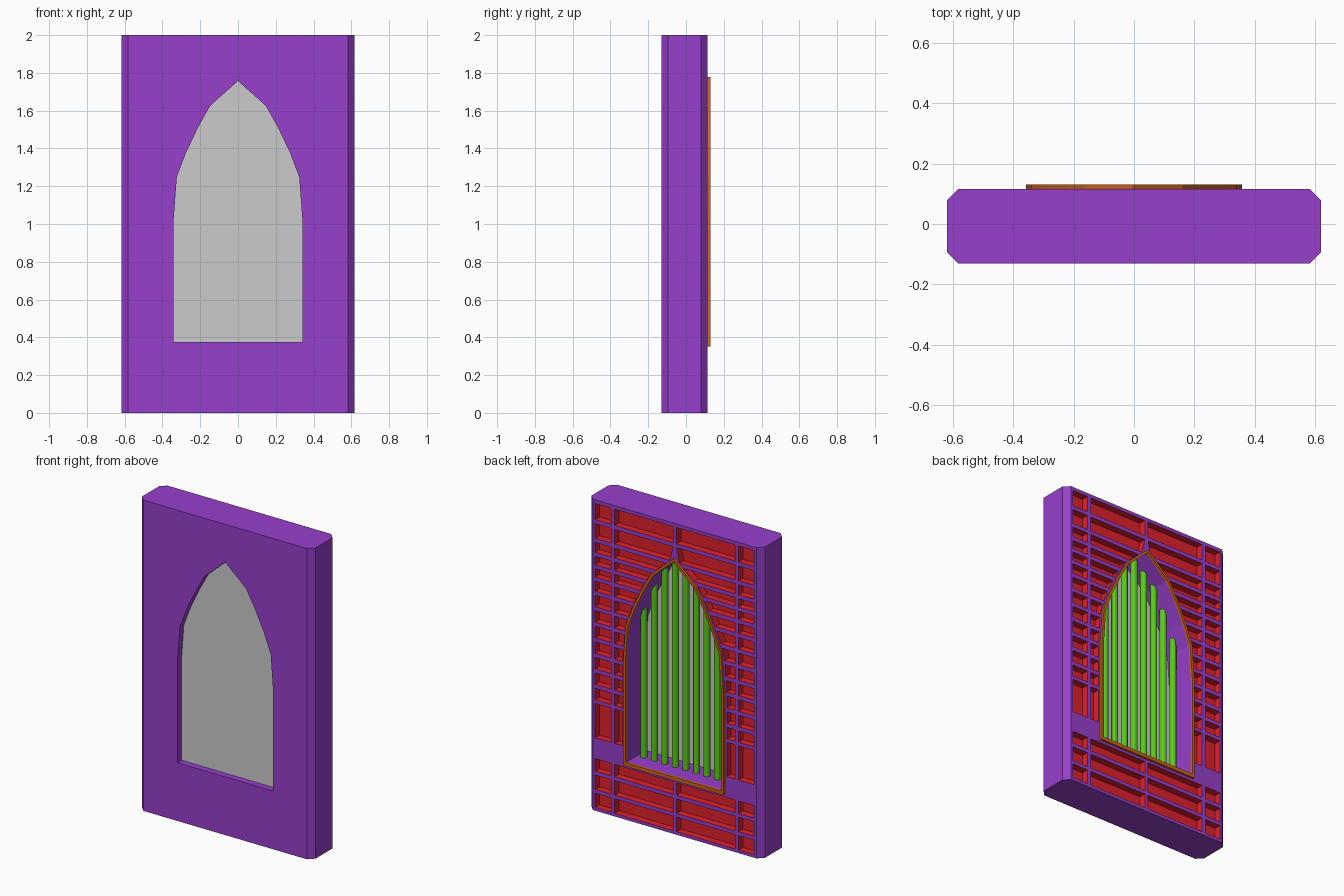
import bpy, bmesh, math

if "Cube" in bpy.data.objects:
    bpy.data.objects.remove(bpy.data.objects["Cube"])

def material(name, rgb):
    m = bpy.data.materials.new(name)
    m.diffuse_color = (*rgb, 1)
    m.use_nodes = True
    m.node_tree.nodes["Principled BSDF"].inputs["Base Color"].default_value = m.diffuse_color
    return m

PURPLE = material("mortar_purple", (0.31, 0.05, 0.60))
RED = material("brick_red", (0.75, 0.015, 0.025))
ORANGE = material("trim_orange", (0.65, 0.13, 0.01))
GREEN = material("bar_green", (0.10, 0.60, 0.01))

FRONT, BACK = -0.13, 0.115

def prism(bm, pts, axis, a, b):
    """Closed prism from a 2D outline, extruded along y or z."""
    put = (lambda p, t: (p[0], t, p[1])) if axis == 'y' else (lambda p, t: (p[0], p[1], t))
    lo = [bm.verts.new(put(p, a)) for p in pts]
    hi = [bm.verts.new(put(p, b)) for p in pts]
    bm.faces.new(lo)
    bm.faces.new(hi[::-1])
    n = len(pts)
    for i in range(n):
        bm.faces.new((lo[i], hi[i], hi[(i + 1) % n], lo[(i + 1) % n]))

def finish(bm, name, mats=(), index=0):
    bmesh.ops.recalc_face_normals(bm, faces=bm.faces)
    for f in bm.faces:
        f.material_index = index
    me = bpy.data.meshes.new(name)
    bm.to_mesh(me)
    bm.free()
    for m in mats:
        me.materials.append(m)
    ob = bpy.data.objects.new(name, me)
    bpy.context.collection.objects.link(ob)
    return ob

def cut(ob, cutter):
    mod = ob.modifiers.new("cut", 'BOOLEAN')
    mod.operation, mod.solver, mod.object = 'DIFFERENCE', 'EXACT', cutter
    bpy.context.view_layer.objects.active = ob
    bpy.ops.object.modifier_apply(modifier=mod.name)
    bpy.data.objects.remove(cutter)

# pointed arch outline, right half from sill to apex
HALF = [(0.341, 0.375), (0.341, 1.02), (0.324, 1.25), (0.275, 1.378),
        (0.212, 1.51), (0.148, 1.625), (0.0, 1.757)]

def full(half):
    return half + [(-x, z) for x, z in half[-2::-1]]

def arch_width(z):
    for (x0, z0), (x1, z1) in zip(HALF, HALF[1:]):
        if z0 <= z <= z1:
            return x0 + (x1 - x0) * (z - z0) / (z1 - z0)
    return 0.0

def arch_height(x):
    for (x0, z0), (x1, z1) in zip(HALF[1:], HALF[2:]):
        if x1 <= x <= x0:
            return z0 + (z1 - z0) * (x0 - x) / (x0 - x1)

# wall slab with chamfered vertical edges
c, w = 0.036, 0.618
bm = bmesh.new()
prism(bm, [(-w + c, FRONT), (w - c, FRONT), (w, FRONT + c), (w, BACK - c),
           (w - c, BACK), (-w + c, BACK), (-w, BACK - c), (-w, FRONT + c)], 'z', 0, 2)
wall = finish(bm, "wall", (PURPLE, RED))

# window opening
bm = bmesh.new()
prism(bm, full(HALF), 'y', -0.3, 0.3)
cut(wall, finish(bm, "opening_cutter", (PURPLE, RED)))

# recessed brick panels on the back
rows = [(0.02, 0.113), (0.137, 0.23), (0.255, 0.335), (0.47, 0.69)]
edges = [0.70, 0.80, 0.90, 1.0, 1.10, 1.20, 1.30, 1.40, 1.49, 1.57, 1.65, 1.74, 1.86, 1.99]
rows += [(a + 0.013, b - 0.013) for a, b in zip(edges, edges[1:])]
bm = bmesh.new()
for z0, z1 in rows:
    inner = [(max(0.013, arch_width(z) + (0.03 if arch_width(z) else 0)), z) for z in (z0, z1)]
    for s in (-1, 1):
        for cell in ([(0.455, z0), (0.566, z0), (0.566, z1), (0.455, z1)],
                     [inner[0], (0.428, z0), (0.428, z1), inner[1]]):
            prism(bm, [(s * x, z) for x, z in cell], 'y', BACK - 0.045, BACK + 0.05)
cut(wall, finish(bm, "brick_cutter", (PURPLE, RED), 1))

# raised trim around the opening on the back
t = 0.016
outer = [(0.357, 0.352), (0.357, 1.022), (0.340, 1.254), (0.290, 1.386),
         (0.226, 1.519), (0.160, 1.636), (0.0, 1.778)]
bm = bmesh.new()
a, b = full(outer), full(HALF)
n = len(a)
loops = [[bm.verts.new((x, y, z)) for x, z in o]
         for o, y in ((a, BACK - 0.002), (a, 0.13), (b, 0.13), (b, BACK - 0.002))]
for k in range(4):
    p, q = loops[k], loops[(k + 1) % 4]
    for i in range(n):
        j = (i + 1) % n
        bm.faces.new((p[i], p[j], q[j], q[i]))
finish(bm, "window_trim", (ORANGE,))

# glass pane
bm = bmesh.new()
prism(bm, full(HALF), 'y', -0.088, -0.078)
finish(bm, "window_pane")

# vertical bars, reaching just into the arch
bm = bmesh.new()
r = 0.021
for i in range(-4, 5):
    x = i * 0.075
    top = min(arch_height(abs(x)) + 0.02, 1.755)
    prism(bm, [(x + r * math.cos(math.tau * k / 12), r * math.sin(math.tau * k / 12))
               for k in range(12)], 'z', 0.365, top)
bars = finish(bm, "window_bars", (GREEN,))
bpy.ops.object.select_all(action='DESELECT')
bars.select_set(True)
bpy.context.view_layer.objects.active = bars
bpy.ops.object.shade_smooth_by_angle()
